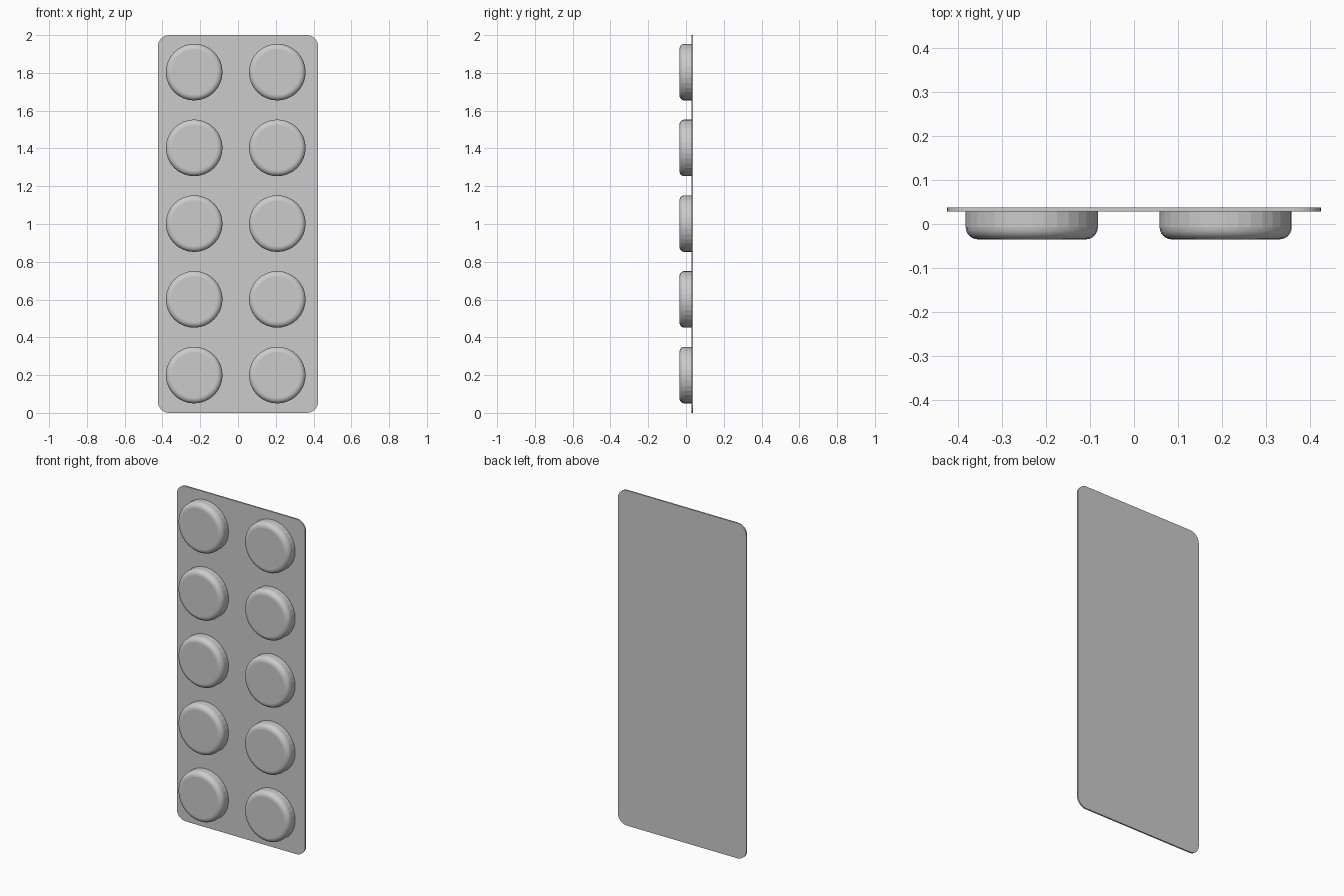
import bpy, bmesh, math
from mathutils import Matrix, Vector

cube = bpy.data.objects.get("Cube")
if cube:
    bpy.data.objects.remove(cube, do_unlink=True)

foil = bpy.data.materials.new("light_grey_foil")
foil.use_nodes = True
GREY = (0.6, 0.6, 0.6, 1)
foil.diffuse_color = GREY
foil.node_tree.nodes["Principled BSDF"].inputs["Base Color"].default_value = GREY


def add_object(name, bm):
    bmesh.ops.recalc_face_normals(bm, faces=bm.faces)
    mesh = bpy.data.meshes.new(name)
    bm.to_mesh(mesh)
    bm.free()
    mesh.materials.append(foil)
    obj = bpy.data.objects.new(name, mesh)
    bpy.context.collection.objects.link(obj)
    return obj


# Backing card: thin upright sheet with rounded corners
W, H, CORNER, FRONT, BACK = 0.424, 2.0, 0.06, 0.028, 0.037
bm = bmesh.new()
outline = []
for i, (sx, sz) in enumerate([(1, 1), (-1, 1), (-1, -1), (1, -1)]):
    for k in range(9):
        a = math.pi / 2 * (i + k / 8)
        outline.append(bm.verts.new((sx * (W - CORNER) + CORNER * math.cos(a), FRONT,
                                     H / 2 + sz * (H / 2 - CORNER) + CORNER * math.sin(a))))
face = bm.faces.new(outline)
sheet = bmesh.ops.extrude_face_region(bm, geom=[face], use_keep_orig=True)
moved = [g for g in sheet["geom"] if isinstance(g, bmesh.types.BMVert)]
bmesh.ops.translate(bm, verts=moved, vec=Vector((0, BACK - FRONT, 0)))
add_object("backing_card", bm)


# Pill pocket: short drum with a rounded front rim
RADIUS, TIP, RIM, SIDES = 0.15, -0.035, 0.028, 32


def add_pocket(name, x, z):
    bm = bmesh.new()
    depth = FRONT - TIP
    turn = Matrix.Rotation(math.pi / 2, 4, 'X')
    place = Matrix.Translation((x, (FRONT + TIP) / 2, z)) @ turn
    bmesh.ops.create_cone(bm, cap_ends=True, segments=SIDES, radius1=RADIUS,
                          radius2=RADIUS, depth=depth, matrix=place)
    rim = [e for e in bm.edges if all(v.co.y < TIP + 0.001 for v in e.verts)]
    bmesh.ops.bevel(bm, geom=rim, offset=RIM, segments=6, profile=0.5, affect='EDGES')
    # Smooth rim, faceted wall, flat front
    for f in bm.faces:
        f.smooth = f.calc_center_median().y < TIP + RIM and len(f.verts) == 4
    add_object(name, bm)


for column, x in (("right", -0.232), ("left", 0.208)):
    for row in range(5):
        add_pocket(f"pocket_{column}_{row + 1}", x, 0.2 + 0.401 * row)
